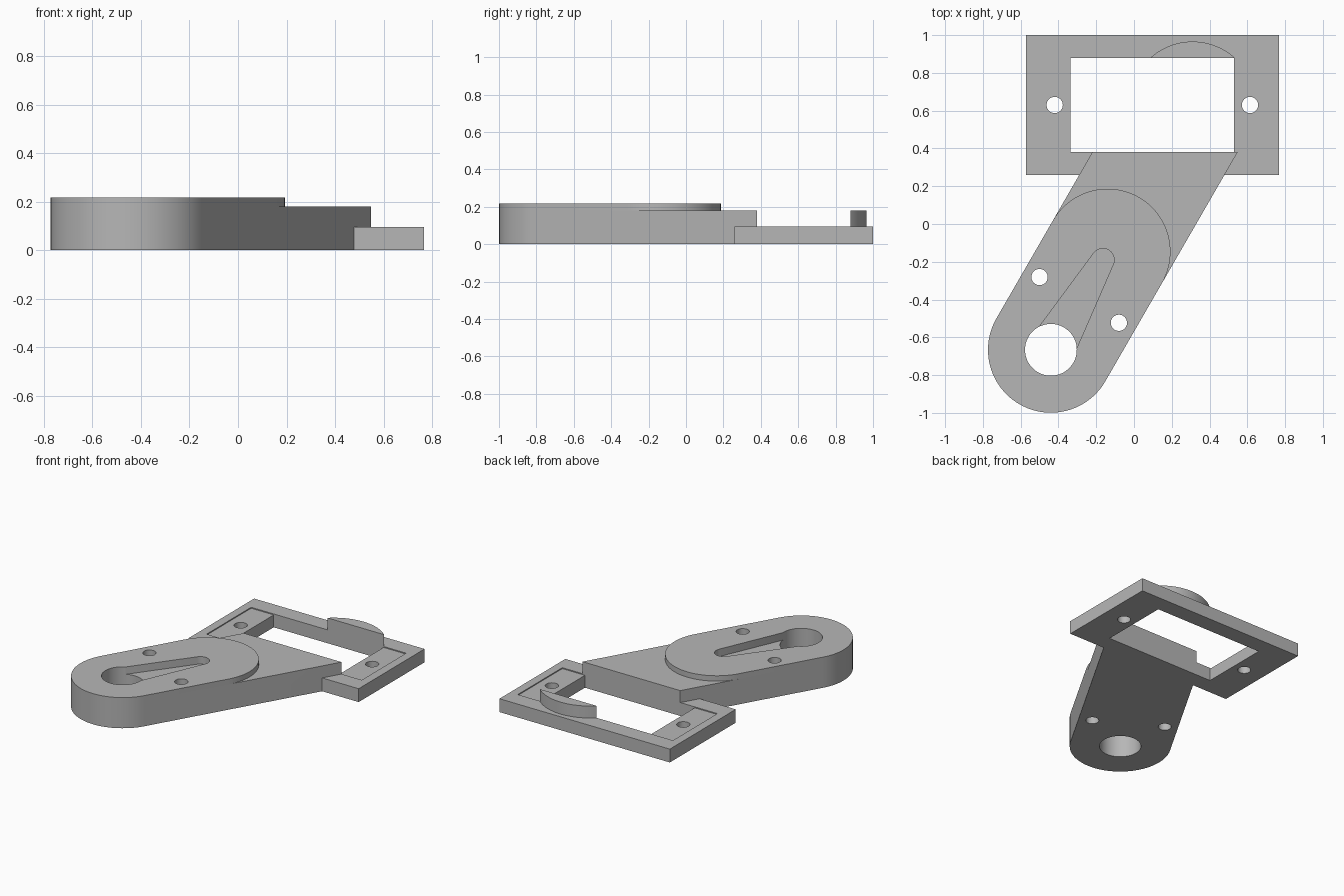
import bpy, bmesh
from math import acos, cos, sin, pi, atan2, hypot, radians

if "Cube" in bpy.data.objects:
    bpy.data.objects.remove(bpy.data.objects["Cube"], do_unlink=True)

grey = bpy.data.materials.new("plain grey")
grey.use_nodes = True
grey.diffuse_color = (0.47, 0.47, 0.47, 1)
grey.node_tree.nodes["Principled BSDF"].inputs["Base Color"].default_value = (0.47, 0.47, 0.47, 1)


def prism(name, outline, z0, z1):
    """Extrude a closed counter-clockwise outline from z0 to z1."""
    bm = bmesh.new()
    base = bm.faces.new([bm.verts.new((x, y, z0)) for x, y in outline])
    top = bmesh.ops.extrude_face_region(bm, geom=[base])["geom"]
    for v in top:
        if isinstance(v, bmesh.types.BMVert):
            v.co.z = z1
    bmesh.ops.recalc_face_normals(bm, faces=bm.faces)
    mesh = bpy.data.meshes.new(name)
    bm.to_mesh(mesh)
    bm.free()
    mesh.materials.append(grey)
    obj = bpy.data.objects.new(name, mesh)
    bpy.context.collection.objects.link(obj)
    return obj


def arc(c, r, a0, a1, n):
    return [(c[0] + r * cos(a0 + (a1 - a0) * i / n),
             c[1] + r * sin(a0 + (a1 - a0) * i / n)) for i in range(n + 1)]


def circle(c, r, n=48):
    return arc(c, r, 0, 2 * pi, n)[:-1]


def capsule(a, ra, b, rb, n=48):
    """Two circles joined by their outer tangents."""
    t = atan2(b[1] - a[1], b[0] - a[0])
    phi = acos((ra - rb) / hypot(b[0] - a[0], b[1] - a[1]))
    return arc(b, rb, t - phi, t + phi, n) + arc(a, ra, t + phi, t + 2 * pi - phi, n)


def rect(x0, x1, y0, y1):
    return [(x0, y0), (x1, y0), (x1, y1), (x0, y1)]


def combine(target, other, operation):
    mod = target.modifiers.new("combine", "BOOLEAN")
    mod.operation, mod.solver, mod.object = operation, "EXACT", other
    bpy.ops.object.select_all(action="DESELECT")
    bpy.context.view_layer.objects.active = target
    target.select_set(True)
    bpy.ops.object.modifier_apply(modifier=mod.name)
    bpy.data.objects.remove(other, do_unlink=True)


def along(d):
    """Point on the arm's centre line at distance d from the hub."""
    return (hub[0] + d * cos(radians(60)), hub[1] + d * sin(radians(60)))


hub, arm_r = (-0.44, -0.666), 0.333
mid_x, mid_y = 0.097, 0.63

# Slanted arm, raised pad and rectangular frame
bracket = prism("mounting_bracket", capsule(hub, arm_r, along(1.5), arm_r), 0, 0.18)
combine(bracket, prism("pad", capsule(hub, arm_r, along(0.6), arm_r), 0.1, 0.218), "UNION")
combine(bracket, prism("frame", rect(-0.573, 0.767, 0.26, 1.0), 0, 0.095), "UNION")

# Shallow recess across the frame, then the opening through it
cutters = [
    prism("recess", rect(mid_x - 0.61, mid_x + 0.61, 0.38, 0.88), 0.088, 0.5),
    prism("opening", rect(mid_x - 0.432, mid_x + 0.432, 0.38, 0.88), -0.1, 0.5),
    # Tapered lever slot and hub bore
    prism("lever_slot", capsule(hub, 0.122, along(0.55), 0.06, 24), 0.165, 0.5),
    prism("hub_bore", circle(hub, 0.137, 72), -0.1, 0.5),
]
# Screw holes either side of the frame opening and of the arm's centre line
for s in (-1, 1):
    cutters.append(prism("frame_hole", circle((mid_x + s * 0.517, mid_y), 0.043), -0.1, 0.5))
    cutters.append(prism("arm_hole", circle((-0.29 + s * 0.21, -0.402 - s * 0.121), 0.043), -0.1, 0.5))
for cutter in cutters:
    combine(bracket, cutter, "DIFFERENCE")

bpy.ops.object.shade_smooth_by_angle(angle=radians(30))
